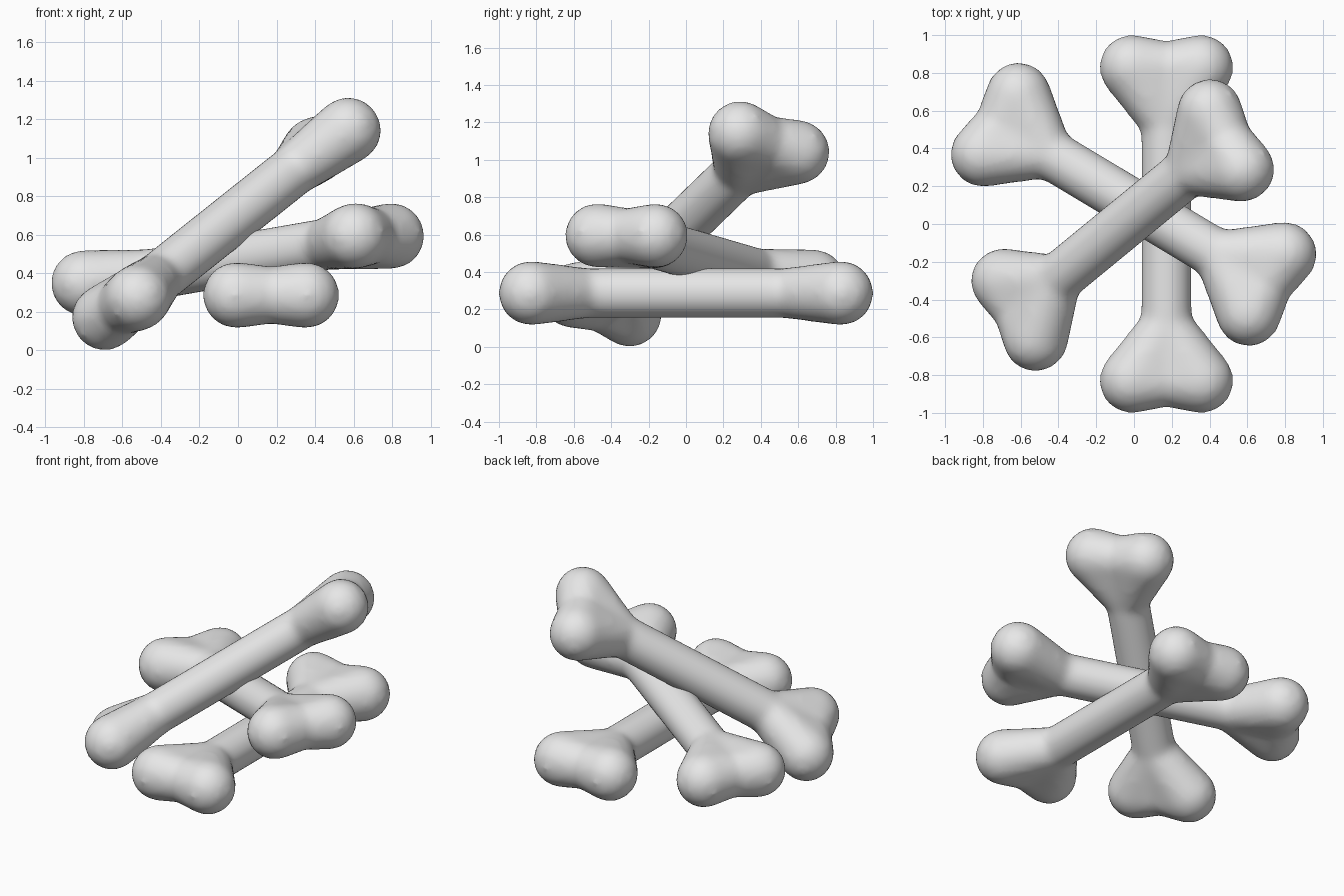
import bpy
import bmesh
from mathutils import Matrix, Vector

cube = bpy.data.objects.get("Cube")
if cube:
    bpy.data.objects.remove(cube, do_unlink=True)

grey = bpy.data.materials.new("bone_grey")
grey.use_nodes = True
colour = (0.8, 0.8, 0.8, 1)
grey.diffuse_color = colour
grey.node_tree.nodes["Principled BSDF"].inputs["Base Color"].default_value = colour

# Half spacing of the knobs along and across the bone
LONG, WIDE = 0.83, 0.183
KNOB_R, SHAFT_R, BRIDGE_R, NECK = 0.173, 0.135, 0.147, 0.54


def add_hull(target, balls):
    """Add the convex skin around a set of (centre, radius) balls."""
    bm = bmesh.new()
    for centre, radius in balls:
        bmesh.ops.create_icosphere(bm, subdivisions=3, radius=radius,
                                   matrix=Matrix.Translation(centre))
    hull = bmesh.ops.convex_hull(bm, input=bm.verts)
    inside = {g for g in hull["geom_interior"] + hull["geom_unused"]
              if isinstance(g, bmesh.types.BMVert)}
    bmesh.ops.delete(bm, geom=list(inside), context="VERTS")
    bmesh.ops.recalc_face_normals(bm, faces=bm.faces)
    part = bpy.data.meshes.new("hull_part")
    bm.to_mesh(part)
    bm.free()
    target.from_mesh(part)
    bpy.data.meshes.remove(part)


# One bone along y: shaft, then a flared knob on each side of each end
bone = bmesh.new()
add_hull(bone, [((0, s * (NECK + 0.03), 0), SHAFT_R) for s in (-1, 1)])
for end in (-1, 1):
    for side in (-1, 1):
        add_hull(bone, [((0, end * NECK, 0), SHAFT_R),
                        ((0, end * (LONG - 0.01), 0), BRIDGE_R),
                        ((side * WIDE, end * LONG, 0), KNOB_R)])
mesh = bpy.data.meshes.new("bone")
bone.to_mesh(mesh)
bone.free()
mesh.materials.append(grey)
for face in mesh.polygons:
    face.use_smooth = True


def place_bone(name, centre, axis, across):
    obj = bpy.data.objects.new(name, mesh)
    bpy.context.scene.collection.objects.link(obj)
    y = Vector(axis).normalized()
    z = Vector(across).cross(y).normalized()
    x = y.cross(z)
    obj.matrix_world = (Matrix.Translation(centre)
                        @ Matrix((x, y, z)).transposed().to_4x4())
    # Fuse the parts and soften the joins
    fuse = obj.modifiers.new("fuse", "REMESH")
    fuse.mode = "VOXEL"
    fuse.voxel_size = 0.025
    fuse.use_smooth_shade = True
    soften = obj.modifiers.new("soften", "SMOOTH")
    soften.factor = 0.5
    soften.iterations = 8


# The pile of three bones
place_bone("bottom_bone", (0.172, 0, 0.287), (0, 1, 0), (1, 0, 0))
place_bone("middle_bone", (-0.002, 0.104, 0.472), (1.405, -0.842, 0.245), (0.19, 0.31, 0))
place_bone("top_bone", (-0.06, -0.006, 0.657), (1.094, 0.898, 0.87), (0.175, -0.312, 0.105))
